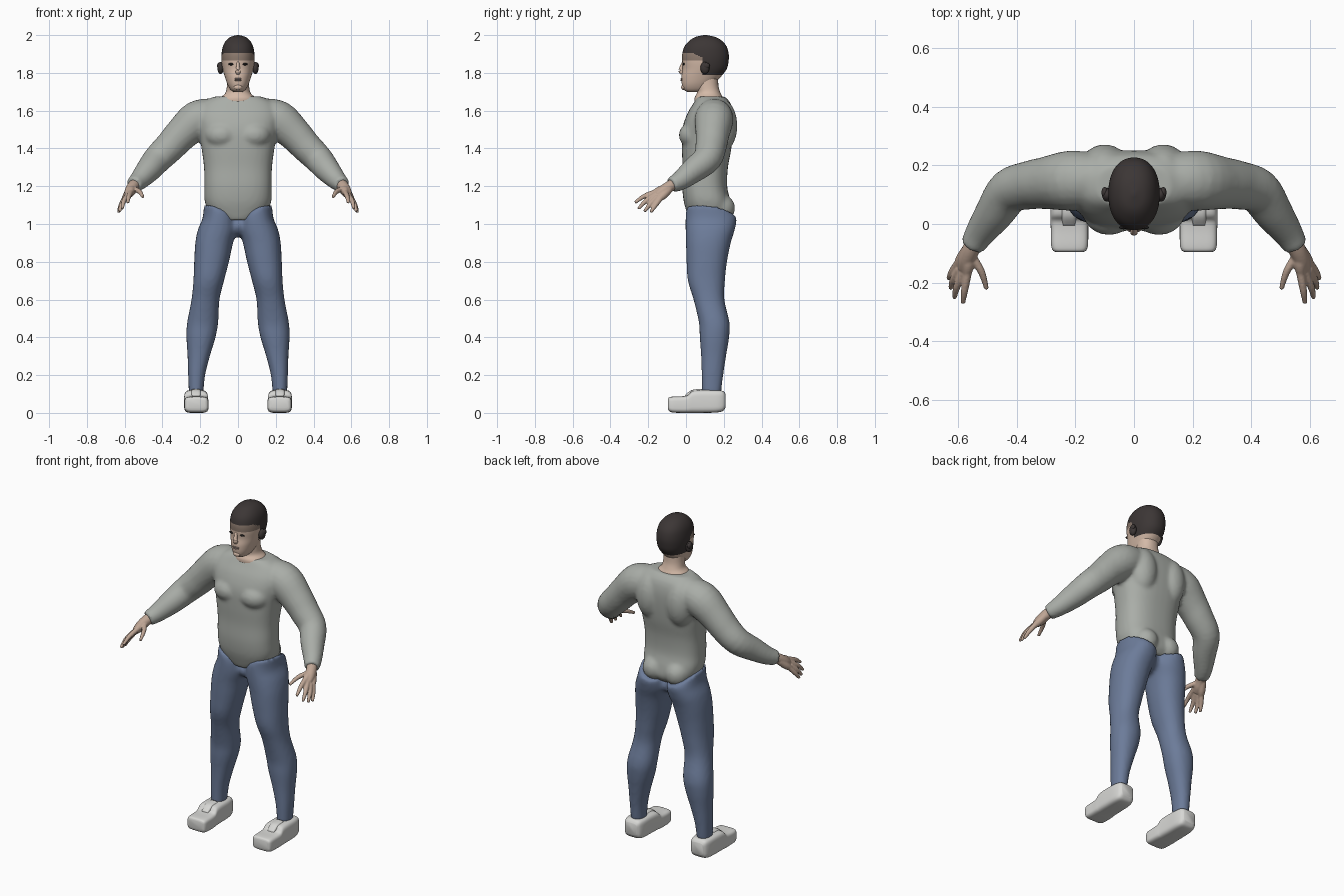
import bpy, bmesh, math
from mathutils import Vector, Matrix

if "Cube" in bpy.data.objects:
    bpy.data.objects.remove(bpy.data.objects["Cube"])


def material(name, rgb):
    m = bpy.data.materials.new(name)
    m.use_nodes = True
    m.diffuse_color = (*rgb, 1)
    bsdf = m.node_tree.nodes["Principled BSDF"]
    bsdf.inputs["Base Color"].default_value = (*rgb, 1)
    bsdf.inputs["Roughness"].default_value = 0.8
    return m


SHIRT = material("grey shirt", (0.40, 0.42, 0.39))
DENIM = material("blue denim", (0.15, 0.20, 0.32))
SKIN = material("light skin", (0.66, 0.49, 0.39))
HAND = material("hand skin", (0.52, 0.38, 0.30))
BAND = material("shaved hairline", (0.27, 0.20, 0.16))
HAIR = material("dark hair", (0.045, 0.037, 0.036))
BLACK = material("black", (0.012, 0.011, 0.011))
LIPS = material("lips", (0.33, 0.25, 0.22))
WHITE = material("white shoe", (0.68, 0.68, 0.66))


def spline(keys, steps):
    """Smooth interpolation through a list of number tuples."""
    out = []
    for i in range(len(keys) - 1):
        a, b, c, d = (keys[min(max(i + k, 0), len(keys) - 1)] for k in (-1, 0, 1, 2))
        for s in range(steps):
            t = s / steps
            out.append([q + 0.5 * t * (r - p + t * (2 * p - 5 * q + 4 * r - w
                        + t * (3 * (q - r) + w - p))) for p, q, r, w in zip(a, b, c, d)])
    return out + [list(keys[-1])]


def skin_rings(bm, rings):
    loops = [[bm.verts.new(p) for p in ring] for ring in rings]
    n = len(loops[0])
    for a, b in zip(loops, loops[1:]):
        for i in range(n):
            bm.faces.new((a[i], a[(i + 1) % n], b[(i + 1) % n], b[i]))
    bm.faces.new(loops[0])
    bm.faces.new(loops[-1])


def loft(bm, keys, power=2.2, axis="z", side=1, n=40, steps=5):
    """Each key: position on axis, centre x, half width, low and high depth."""
    rings = []
    for h, cx, hw, lo, hi in spline(keys, steps):
        ring = []
        for i in range(n):
            a = 2 * math.pi * i / n
            c, s = (math.copysign(abs(v) ** (2 / power), v) for v in (math.cos(a), math.sin(a)))
            x, d = side * (cx + hw * c), (lo + hi) / 2 + (hi - lo) / 2 * s
            ring.append((x, d, h) if axis == "z" else (x, h, d))
        rings.append(ring)
    skin_rings(bm, rings)


def tube(bm, keys, side=1, n=20, steps=4):
    """Each key: x, y, z, radius."""
    pts = spline(keys, steps)
    rings = []
    for i, (x, y, z, r) in enumerate(pts):
        t = Vector(pts[min(i + 1, len(pts) - 1)][:3]) - Vector(pts[max(i - 1, 0)][:3])
        q = t.to_track_quat("Z", "Y")
        ring = []
        for k in range(n):
            a = 2 * math.pi * k / n
            p = Vector((x, y, z)) + q @ Vector((r * math.cos(a), r * math.sin(a), 0))
            ring.append((p.x * side, p.y, p.z))
        rings.append(ring)
    skin_rings(bm, rings)


def ball(bm, centre, radii):
    bmesh.ops.create_uvsphere(bm, u_segments=24, v_segments=16, radius=1,
                              matrix=Matrix.Translation(centre) @ Matrix.Diagonal((*radii, 1)))


def finish(bm, name, mats, voxel=0, smooth=4, rule=None):
    bmesh.ops.recalc_face_normals(bm, faces=bm.faces)
    for f in bm.faces:
        f.smooth = True
        if rule:
            f.material_index = rule(f.calc_center_median())
    me = bpy.data.meshes.new(name)
    bm.to_mesh(me)
    bm.free()
    for m in mats:
        me.materials.append(m)
    ob = bpy.data.objects.new(name, me)
    bpy.context.collection.objects.link(ob)
    if voxel:
        mod = ob.modifiers.new("Fuse", "REMESH")
        mod.mode, mod.voxel_size, mod.use_smooth_shade = "VOXEL", voxel, True
        mod = ob.modifiers.new("Soften", "SMOOTH")
        mod.factor, mod.iterations = 0.5, smooth
    return ob


# Shirt: torso, sleeves, chest, shoulder blades and seat fused together
bm = bmesh.new()
loft(bm, [(1.02, 0, .09, .02, .21), (1.06, 0, .15, .005, .24), (1.12, 0, .176, -.012, .235),
          (1.2, 0, .178, -.02, .218), (1.3, 0, .18, -.018, .222), (1.4, 0, .193, -.022, .24),
          (1.5, 0, .21, -.02, .25), (1.58, 0, .22, .005, .25), (1.64, 0, .19, .04, .235),
          (1.675, 0, .125, .06, .205)], power=2.5)
for s in (-1, 1):
    tube(bm, [(.13, .15, 1.575, .092), (.215, .148, 1.55, .103), (.30, .14, 1.475, .09),
              (.36, .132, 1.41, .083), (.425, .112, 1.345, .077), (.475, .04, 1.285, .067),
              (.525, -.03, 1.23, .052), (.553, -.078, 1.207, .042)], s)
    ball(bm, (s * .085, .04, 1.47), (.09, .078, .07))
    ball(bm, (s * .1, .19, 1.52), (.085, .082, .14))
    ball(bm, (s * .075, .18, 1.085), (.072, .08, .075))
finish(bm, "shirt", [SHIRT], .011)

# Jeans: two legs, with a waist edge that dips to the middle and the back
bm = bmesh.new()
for s in (-1, 1):
    loft(bm, [(.1, .222, .038, .085, .185), (.2, .219, .045, .083, .197), (.3, .208, .059, .08, .212),
              (.4, .196, .077, .073, .228), (.48, .187, .082, .068, .23), (.6, .172, .074, .04, .203),
              (.7, .155, .081, .01, .206), (.8, .14, .092, .003, .217), (.9, .126, .1, 0, .237),
              (.97, .108, .104, -.002, .258), (1.03, .098, .09, -.002, .268),
              (1.1, .1, .08, .002, .255)], side=s)
ball(bm, (0, .12, .99), (.07, .09, .06))
for v in bm.verts:
    if v.co.z > 1.04:
        drop = max(0, .13 - abs(v.co.x)) * .5 + max(0, v.co.y - .15) * .4
        v.co.z -= drop * min(1, (v.co.z - 1.04) / .05)
finish(bm, "jeans", [DENIM], .011)

# Neck
bm = bmesh.new()
loft(bm, [(1.62, 0, .1, .05, .2), (1.665, 0, .092, .045, .195), (1.695, 0, .066, .058, .182),
          (1.73, 0, .059, .055, .172), (1.78, 0, .058, .05, .17)])
finish(bm, "neck", [SKIN])


# Head: skin, shaved hairline and hair split by height and depth
def head_colour(c):
    if c.z > 1.905 - max(0, c.y - .03) * .4 or (c.y > .085 and c.z > 1.79):
        return 2
    return 1 if c.z > 1.865 else 0


bm = bmesh.new()
loft(bm, [(1.698, 0, .022, .01, .08), (1.712, 0, .04, -.012, .12), (1.74, 0, .056, -.022, .145),
          (1.78, 0, .07, -.024, .185), (1.82, 0, .081, -.018, .215), (1.86, 0, .087, -.02, .225),
          (1.9, 0, .087, -.02, .226), (1.94, 0, .08, -.008, .215), (1.97, 0, .064, .018, .19),
          (1.99, 0, .04, .05, .155), (2, 0, .006, .095, .11)], n=64, steps=8)
tube(bm, [(0, -.012, 1.86, .007), (0, -.022, 1.835, .009), (0, -.027, 1.812, .013),
          (0, -.018, 1.798, .012)], n=16)
ball(bm, (0, -.014, 1.724), (.022, .012, .014))
finish(bm, "head", [SKIN, BAND, HAIR], rule=head_colour)

# Lips
bm = bmesh.new()
ball(bm, (0, -.022, 1.769), (.022, .007, .004))
ball(bm, (0, -.022, 1.761), (.018, .007, .005))
finish(bm, "lips", [LIPS])

FINGERS = {
    "index": [(.568, -.165, 1.168), (.578, -.225, 1.145), (.584, -.27, 1.113)],
    "middle": [(.583, -.163, 1.155), (.605, -.215, 1.12), (.613, -.252, 1.08)],
    "ring": [(.595, -.153, 1.143), (.617, -.19, 1.105), (.626, -.22, 1.066)],
    "little": [(.602, -.138, 1.133), (.622, -.165, 1.095), (.633, -.187, 1.062)],
    "thumb": [(.55, -.115, 1.185), (.52, -.165, 1.17), (.503, -.222, 1.142)],
}
for s, label in ((1, "left"), (-1, "right")):
    # Hand: wrist, palm and fingers fused
    bm = bmesh.new()
    tube(bm, [(.54, -.055, 1.215, .031), (.558, -.09, 1.197, .03), (.572, -.125, 1.172, .029),
              (.583, -.155, 1.153, .02)], s)
    tube(bm, [(.562, -.1, 1.19, .022), (.566, -.14, 1.178, .021), (.57, -.175, 1.162, .014)], s)
    tube(bm, [(.568, -.09, 1.185, .022), (.588, -.12, 1.152, .021), (.604, -.145, 1.13, .014)], s)
    for joints in FINGERS.values():
        tube(bm, [(*p, r) for p, r in zip(joints, (.015, .0125, .008))], s, n=12)
    finish(bm, "hand_" + label, [HAND], .0045, 2)

    # Shoe: low toe box stepping up to the ankle
    bm = bmesh.new()
    loft(bm, [(-.096, .22, .045, .025, .072), (-.09, .22, .057, .01, .082), (-.07, .22, .063, .002, .086),
              (-.02, .22, .064, 0, .088), (.01, .221, .064, 0, .094), (.035, .222, .063, 0, .116),
              (.09, .223, .062, 0, .121), (.16, .223, .06, .002, .12), (.195, .223, .052, .01, .116),
              (.21, .223, .038, .03, .1)], power=4.5, axis="y", side=s)
    finish(bm, "shoe_" + label, [WHITE])
    # Shoe tongue and laces
    bm = bmesh.new()
    loft(bm, [(-.005, .222, .02, .08, .094), (.03, .222, .026, .08, .121),
              (.085, .222, .03, .08, .127)], power=3, axis="y", side=s)
    finish(bm, "shoe_tongue_" + label, [WHITE])

    # Eye
    bm = bmesh.new()
    ball(bm, (s * .036, -.012, 1.846), (.015, .006, .006))
    finish(bm, "eye_" + label, [BLACK])

    # Ear, covered in dark
    bm = bmesh.new()
    ball(bm, (s * .092, .1, 1.826), (.017, .024, .032))
    ball(bm, (s * .1, .108, 1.838), (.011, .018, .016))
    finish(bm, "ear_" + label, [HAIR])
